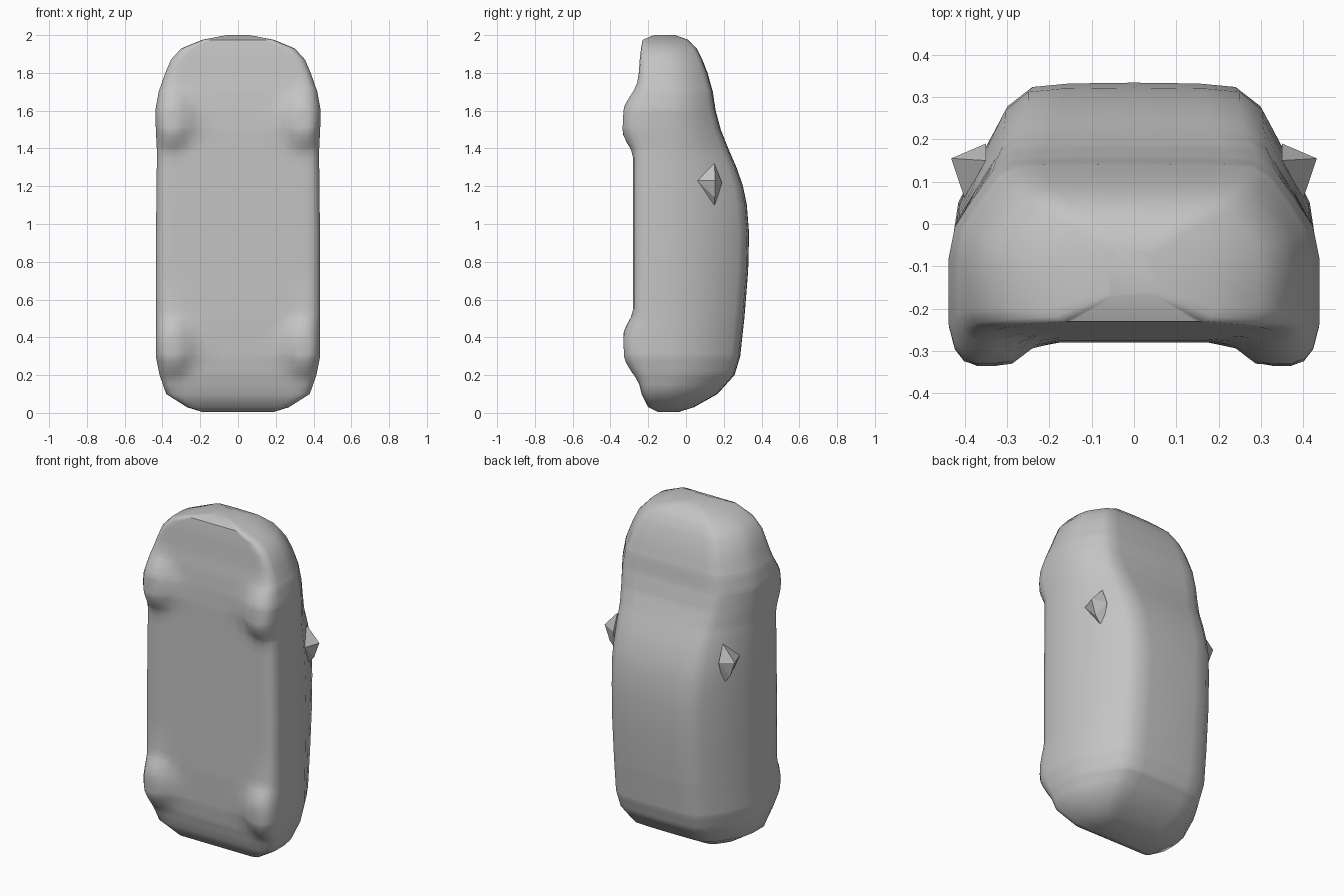
import bpy, bmesh, math

if "Cube" in bpy.data.objects:
    bpy.data.objects.remove(bpy.data.objects["Cube"])

paint = bpy.data.materials.new("plain grey")
paint.diffuse_color = (0.55, 0.55, 0.55, 1)
paint.use_nodes = True
paint.node_tree.nodes["Principled BSDF"].inputs["Base Color"].default_value = paint.diffuse_color

# Car shell standing on its tail: z, half width, floor y, belt y, roof y, roof half width
STATIONS = [
    (0.005, .19, -.15, -.09, -.04, .13), (0.03, .27, -.20, -.10, .04, .18),
    (0.10, .38, -.235, -.10, .165, .22), (0.20, .415, -.26, -.08, .255, .23),
    (0.30, .435, -.272, -.08, .285, .24), (0.50, .435, -.28, -.08, .307, .24),
    (0.75, .435, -.28, -.08, .327, .24), (0.95, .435, -.28, -.08, .332, .24),
    (1.10, .432, -.28, -.08, .320, .25), (1.20, .432, -.28, -.08, .300, .25),
    (1.30, .430, -.28, -.08, .265, .255), (1.40, .430, -.28, -.08, .222, .26),
    (1.50, .435, -.28, -.08, .182, .28), (1.60, .438, -.275, -.08, .155, .29),
    (1.70, .42, -.265, -.08, .140, .28), (1.80, .385, -.25, -.09, .112, .26),
    (1.87, .355, -.245, -.10, .085, .24), (1.93, .30, -.238, -.11, .055, .20),
    (1.975, .19, -.23, -.12, .01, .13), (2.00, .06, -.17, -.13, -.06, .04)]
FLOOR = [(0, 0), (.2, 0), (.4, 0), (.55, 0), (.66, 0), (.76, 0), (.85, 0), (.92, .03), (.97, .1), (1, .3)]
UPPER = [(1, 0), (.9, .315), (.65, .56), (.3, .87), (0, .98), (-.45, 1)]


def station(z):
    for a, b in zip(STATIONS, STATIONS[1:]):
        if z <= b[0]:
            t = (z - a[0]) / (b[0] - a[0])
            return [p + (q - p) * t for p, q in zip(a, b)]
    return STATIONS[-1]


def wheel_bulge(x, z):
    total = 0
    for zc in (0.35, 1.55):
        d = math.hypot((x - .345) / .14, (z - zc) / .2)
        t = min(max((d - .3) / .7, 0), 1)
        total += .056 * (1 - t * t * (3 - 2 * t))
    return total


def half_ring(z):
    _, w, yb, ys, yt, r = station(z)
    pts = [(f * w, yb + g * (ys - yb) - wheel_bulge(f * w, z)) for f, g in FLOOR]
    pts += [(r + f * (w - r), ys + g * (yt - ys)) for f, g in UPPER]
    return pts + [(0, yt + .002)]


def finish(name, bm):
    bmesh.ops.recalc_face_normals(bm, faces=bm.faces)
    me = bpy.data.meshes.new(name)
    bm.to_mesh(me)
    bm.free()
    ob = bpy.data.objects.new(name, me)
    bpy.context.collection.objects.link(ob)
    me.materials.append(paint)
    bpy.ops.object.select_all(action='DESELECT')
    ob.select_set(True)
    bpy.context.view_layer.objects.active = ob
    return ob


# Body loft, with extra rings through the wheel bulges
levels = {s[0] for s in STATIONS}
for zc in (0.35, 1.55):
    levels |= {round(zc + k * .04, 3) for k in range(-5, 6)}
bm = bmesh.new()
rings = []
for z in sorted(levels):
    half = half_ring(z)
    loop = half + [(-x, y) for x, y in half[-2:0:-1]]
    rings.append([bm.verts.new((x, y, z)) for x, y in loop])
for a, b in zip(rings, rings[1:]):
    for i in range(len(a)):
        j = (i + 1) % len(a)
        bm.faces.new((a[i], a[j], b[j], b[i]))
bm.faces.new(rings[0][::-1])
bm.faces.new(rings[-1])
finish("car_body", bm)
bpy.ops.object.shade_smooth_by_angle(angle=math.radians(50))

# Wedge-shaped side mirrors
WEDGE = [(.432, .155, 1.23), (.40, .152, 1.14), (.35, .19, 1.22),
         (.35, .15, 1.32), (.35, .15, 1.08), (.40, .06, 1.23)]
for side, label in ((1, "right"), (-1, "left")):
    bm = bmesh.new()
    vs = [bm.verts.new((side * x, y, z)) for x, y, z in WEDGE]
    bmesh.ops.convex_hull(bm, input=vs)
    finish(label + "_mirror", bm)
